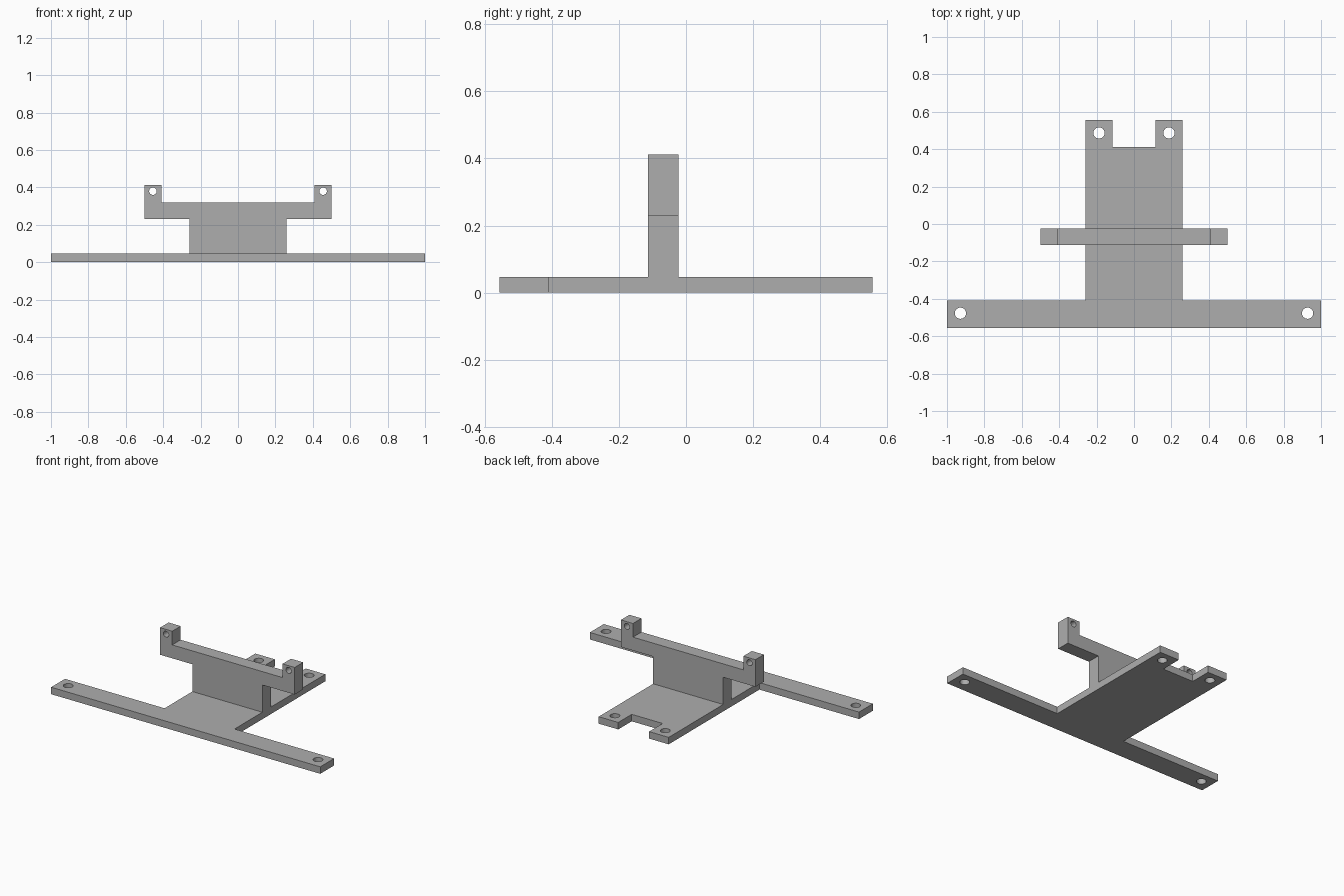
import bpy
import bmesh
from math import radians
from mathutils import Matrix, Vector

cube = bpy.data.objects.get("Cube")
if cube:
    bpy.data.objects.remove(cube, do_unlink=True)

grey = bpy.data.materials.new("mid grey")
grey.use_nodes = True
colour = (0.42, 0.42, 0.42, 1)
grey.diffuse_color = colour
grey.node_tree.nodes["Principled BSDF"].inputs["Base Color"].default_value = colour

STAND = Matrix.Rotation(radians(90), 4, "X")  # turns a flat profile upright


def add_object(name, bm):
    bmesh.ops.recalc_face_normals(bm, faces=bm.faces)
    mesh = bpy.data.meshes.new(name)
    bm.to_mesh(mesh)
    bm.free()
    mesh.materials.append(grey)
    obj = bpy.data.objects.new(name, mesh)
    bpy.context.collection.objects.link(obj)
    return obj


def mirrored_plate(name, half, thickness, matrix):
    """Extrude a half profile mirrored across x = 0."""
    outline = half + [(-x, y) for x, y in reversed(half)]
    bm = bmesh.new()
    face = bm.faces.new([bm.verts.new((x, y, 0)) for x, y in outline])
    grown = bmesh.ops.extrude_face_region(bm, geom=[face])["geom"]
    moved = [v for v in grown if isinstance(v, bmesh.types.BMVert)]
    bmesh.ops.translate(bm, verts=moved, vec=Vector((0, 0, thickness)))
    bm.transform(matrix)
    return add_object(name, bm)


def drill(target, centres, radius, matrix):
    """Cut a mirrored pair of round holes at each centre."""
    bm = bmesh.new()
    for x, y in centres:
        for side in (-1, 1):
            place = matrix @ Matrix.Translation((side * x, y, 0))
            bmesh.ops.create_cone(bm, cap_ends=True, segments=32, radius1=radius,
                                  radius2=radius, depth=0.6, matrix=place)
    cutter = add_object(target.name + "_hole_cutter", bm)
    cutter.hide_render = True
    cutter.hide_set(True)
    cutter.display_type = "WIRE"
    mod = target.modifiers.new("holes", "BOOLEAN")
    mod.operation = "DIFFERENCE"
    mod.solver = "EXACT"
    mod.object = cutter


# Base: wide front bar, centre tongue and two rear lugs
base = mirrored_plate("base_plate", [
    (1, -0.555), (1, -0.408), (0.26, -0.408), (0.26, 0.555),
    (0.115, 0.555), (0.115, 0.412)], 0.047, Matrix())
drill(base, [(0.928, -0.477), (0.187, 0.487)], 0.03, Matrix())

# Upright: web, cross arm and two raised ears
upright = mirrored_plate("upright_bracket", [
    (0.26, 0.047), (0.26, 0.23), (0.5, 0.23), (0.5, 0.412),
    (0.41, 0.412), (0.41, 0.32)], 0.09, Matrix.Translation((0, -0.023, 0)) @ STAND)
drill(upright, [(0.455, 0.38)], 0.02, STAND)
